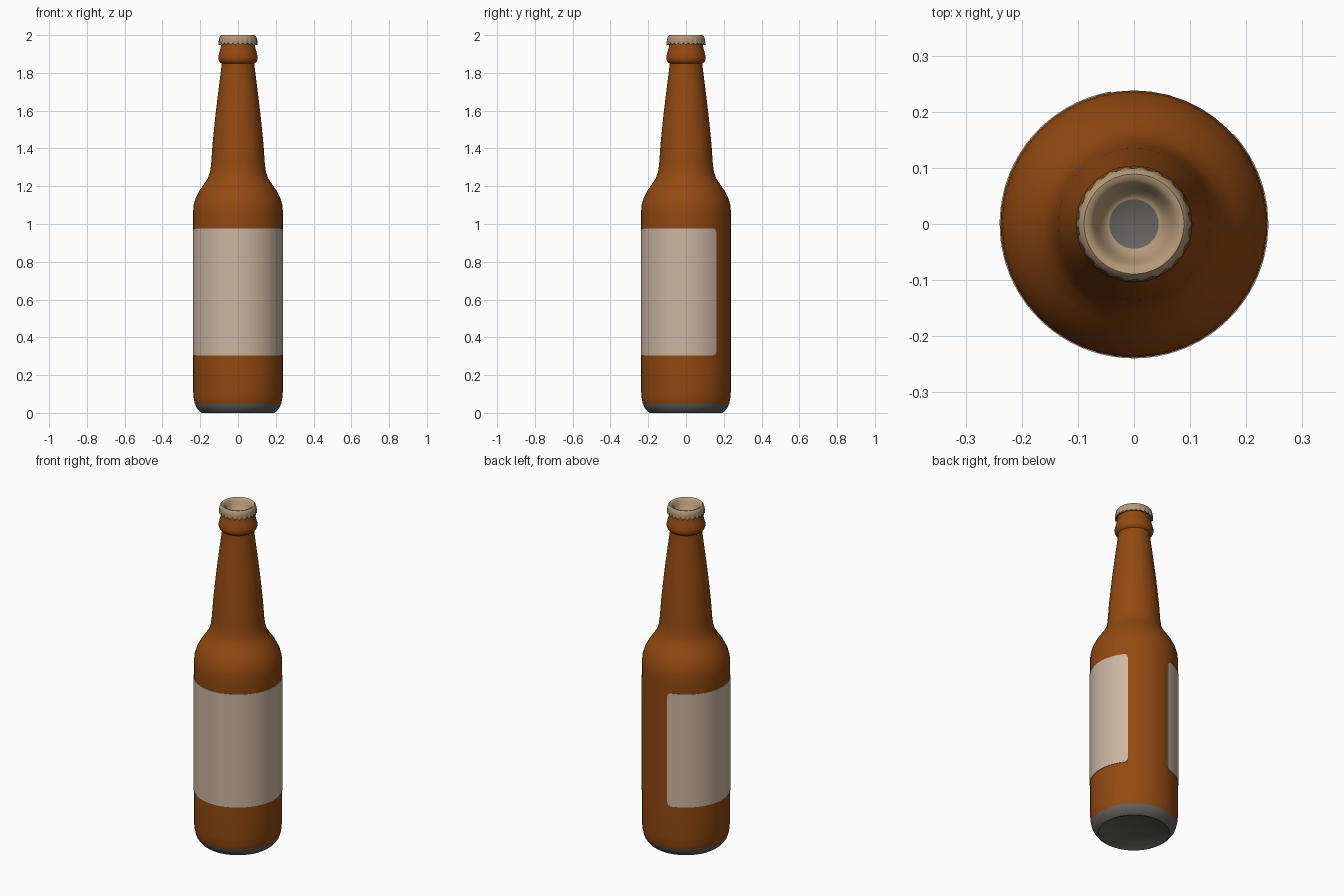
import bpy, bmesh, math

if "Cube" in bpy.data.objects:
    bpy.data.objects.remove(bpy.data.objects["Cube"])


def material(name, rgb):
    m = bpy.data.materials.new(name)
    m.diffuse_color = (*rgb, 1)
    m.use_nodes = True
    m.node_tree.nodes["Principled BSDF"].inputs["Base Color"].default_value = m.diffuse_color
    return m


AMBER = material("amber glass", (0.29, 0.067, 0.006))
PAPER = material("label paper", (0.60, 0.47, 0.36))
CREAM = material("cap cream", (0.46, 0.32, 0.19))
GREY = material("dark grey", (0.13, 0.125, 0.12))


def finish(name, bm, mats, angle=40):
    bmesh.ops.recalc_face_normals(bm, faces=bm.faces[:])
    me = bpy.data.meshes.new(name)
    bm.to_mesh(me)
    bm.free()
    for m in mats:
        me.materials.append(m)
    ob = bpy.data.objects.new(name, me)
    bpy.context.collection.objects.link(ob)
    bpy.ops.object.select_all(action='DESELECT')
    bpy.context.view_layer.objects.active = ob
    ob.select_set(True)
    bpy.ops.object.shade_smooth_by_angle(angle=math.radians(angle))
    return ob


def lathe(profile, segs, shape=None, close_first=False, close_last=False):
    """Spin (radius, z) points about z; shape(row, col, r, z) may alter a point."""
    bm = bmesh.new()
    rings = []
    for i, (r, z) in enumerate(profile):
        ring = []
        for k in range(segs):
            rr, zz = shape(i, k, r, z) if shape else (r, z)
            a = 2 * math.pi * k / segs
            ring.append(bm.verts.new((rr * math.cos(a), rr * math.sin(a), zz)))
        rings.append(ring)
    for lo, hi in zip(rings, rings[1:]):
        for k in range(segs):
            n = (k + 1) % segs
            bm.faces.new((lo[k], lo[n], hi[n], hi[k]))
    if close_first:
        bm.faces.new(rings[0])
    if close_last:
        bm.faces.new(rings[-1])
    return bm


# Bottle: base, straight body, shoulder, tapering neck and collar
bottle_profile = [
    (0.165, 0.012), (0.18, 0.003), (0.192, 0.0), (0.208, 0.012), (0.222, 0.032),
    (0.229, 0.05), (0.234, 0.075), (0.237, 0.11), (0.237, 0.3), (0.237, 1.0),
    (0.238, 1.06), (0.235, 1.10), (0.225, 1.135), (0.205, 1.175), (0.180, 1.212),
    (0.160, 1.242), (0.148, 1.275), (0.142, 1.32), (0.135, 1.42), (0.119, 1.58),
    (0.102, 1.72), (0.088, 1.83), (0.087, 1.85), (0.098, 1.858), (0.104, 1.87),
    (0.104, 1.888), (0.098, 1.91), (0.091, 1.935), (0.086, 1.965)]
bm = lathe(bottle_profile, 48, close_first=True)
for f in bm.faces:
    f.material_index = 1 if f.calc_center_median().z < 0.05 else 0
finish("bottle", bm, [AMBER, GREY], 50)

# Label: thin curved plate with rounded corners, gap at the back right
START, END, COLS = math.radians(100), math.radians(402), 60
Z0, Z1, R_OUT, CORNER = 0.305, 0.977, 0.2395, 0.022
bm = bmesh.new()
# extra columns close to both ends describe the corner arcs
ends = [CORNER * (1 - math.cos(t * math.pi / 8)) / R_OUT for t in range(4)]
first, last = START + CORNER / R_OUT, END - CORNER / R_OUT
angles = ([START + e for e in ends]
          + [first + (last - first) * i / COLS for i in range(COLS + 1)]
          + [END - e for e in reversed(ends)])
previous = None
for a in angles:
    d = min(a - START, END - a) * R_OUT
    inset = 0
    if d < CORNER:
        inset = CORNER - math.sqrt(max(0, CORNER ** 2 - (CORNER - d) ** 2))
    column = [bm.verts.new((r * math.cos(a), r * math.sin(a), z))
              for r, z in ((R_OUT, Z0 + inset), (R_OUT, Z1 - inset),
                           (R_OUT - 0.004, Z1 - inset), (R_OUT - 0.004, Z0 + inset))]
    if previous:
        for i in range(4):
            j = (i + 1) % 4
            bm.faces.new((previous[i], previous[j], column[j], column[i]))
    else:
        bm.faces.new(column)
    previous = column
bm.faces.new(previous)
finish("label", bm, [PAPER])

# Cap: crimped skirt, rounded rim and recessed centre
TEETH = 22
cap_profile = [
    (0.084, 1.955), (0.099, 1.952), (0.101, 1.966), (0.099, 1.982), (0.096, 1.993),
    (0.089, 2.0), (0.080, 1.998), (0.072, 1.988), (0.064, 1.968), (0.054, 1.950),
    (0.044, 1.942)]


def crimp(row, col, r, z):
    wave = math.cos(2 * math.pi * col / 4)
    if row == 1:
        return r + 0.004 * wave, z - 0.006 * wave
    if row == 2:
        return r + 0.002 * wave, z
    return r, z


bm = lathe(cap_profile, TEETH * 4, crimp, close_last=True)
for f in bm.faces:
    c = f.calc_center_median()
    r = math.hypot(c.x, c.y)
    skirt_notch = r > 0.09 and c.z < 1.9605 and r < 0.1
    underside = 0.05 < r < 0.097 and c.z < 1.958 and max(v.co.z for v in f.verts) < 1.965 \
        and max(math.hypot(v.co.x, v.co.y) for v in f.verts) > 0.08
    if r < 0.03 or skirt_notch or underside:
        f.material_index = 1
finish("cap", bm, [CREAM, GREY], 45)
